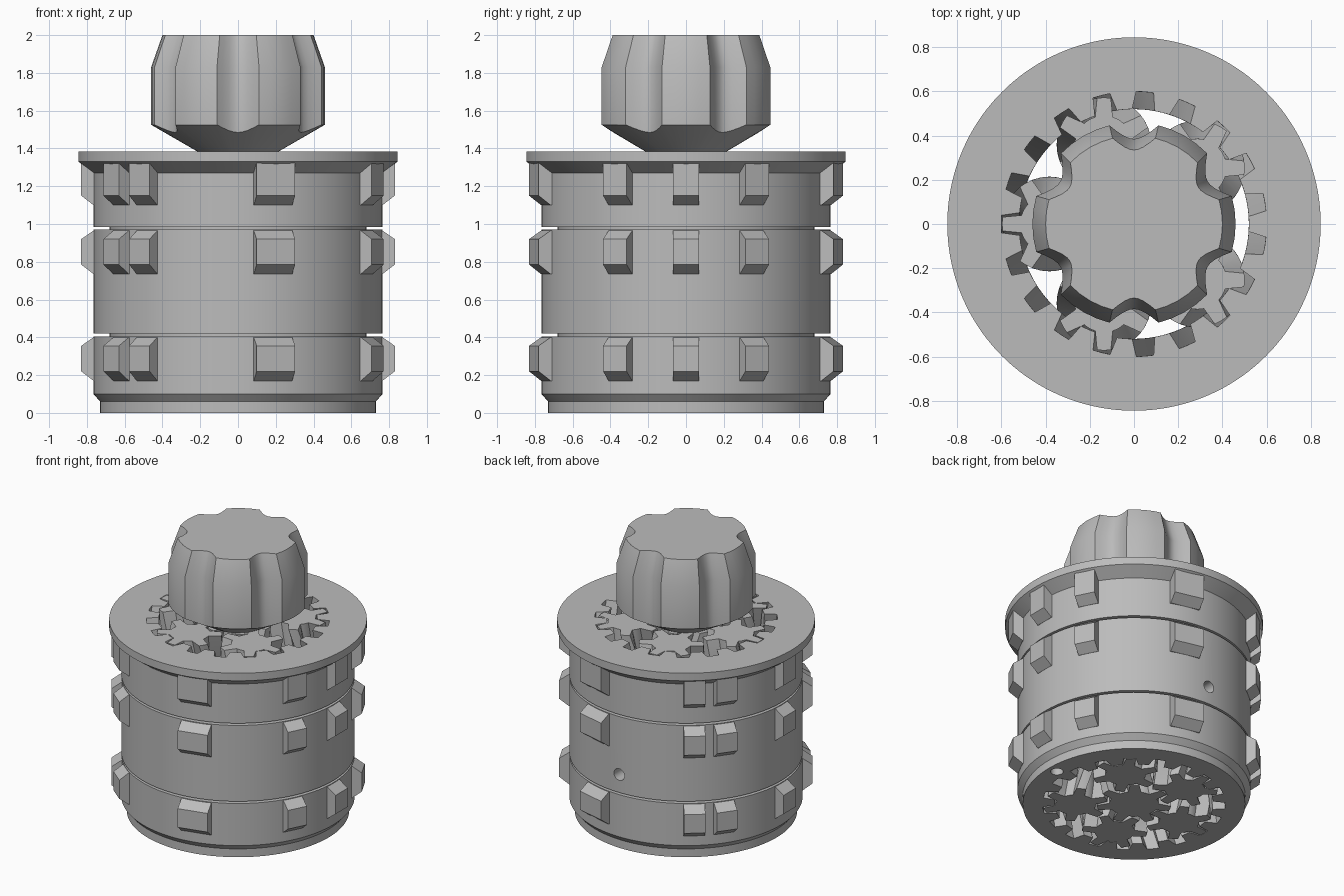
import bpy, bmesh
from math import pi, sin, cos, radians, atan2
from mathutils import Matrix, Vector

cube = bpy.data.objects.get("Cube")
if cube:
    bpy.data.objects.remove(cube, do_unlink=True)

grey = bpy.data.materials.new("plain_grey")
grey.use_nodes = True
grey.diffuse_color = (0.5, 0.5, 0.5, 1)
grey.node_tree.nodes["Principled BSDF"].inputs["Base Color"].default_value = (0.5, 0.5, 0.5, 1)

HEIGHT = 1.385
RING_TEETH, PLANET_TEETH, SUN_TEETH = 19, 6, 7
PITCH = 0.56 / RING_TEETH          # pitch radius per tooth
ORBIT = PITCH * (RING_TEETH - PLANET_TEETH)


def finish(name, bm, smooth=True):
    """Turn a bmesh into a named grey object."""
    bmesh.ops.recalc_face_normals(bm, faces=bm.faces)
    mesh = bpy.data.meshes.new(name)
    bm.to_mesh(mesh)
    bm.free()
    mesh.materials.append(grey)
    obj = bpy.data.objects.new(name, mesh)
    bpy.context.collection.objects.link(obj)
    if smooth:
        bpy.ops.object.select_all(action='DESELECT')
        obj.select_set(True)
        bpy.context.view_layer.objects.active = obj
        bpy.ops.object.shade_smooth_by_angle(angle=radians(25))
    return obj


def loft(bm, loops, closed=False):
    """Skin a stack of equal loops; cap the ends or join last to first."""
    rows = [[bm.verts.new(p) for p in loop] for loop in loops]
    n = len(rows[0])
    pairs = list(zip(rows, rows[1:]))
    if closed:
        pairs.append((rows[-1], rows[0]))
    for low, high in pairs:
        for i in range(n):
            j = (i + 1) % n
            bm.faces.new((low[i], low[j], high[j], high[i]))
    if not closed:
        bm.faces.new(rows[0][::-1])
        bm.faces.new(rows[-1])


def tooth_loop(teeth, outer, root, w_out, w_root, turn, z, centre=(0, 0)):
    """One gear outline with trapezoid teeth, eight points per tooth."""
    w_mid = (0.5 + w_root) / 2
    shape = [(-0.5, root), (-w_mid, root), (-w_root, root), (-w_out, outer),
             (0, outer), (w_out, outer), (w_root, root), (w_mid, root)]
    points = []
    for k in range(teeth):
        for f, r in shape:
            a = turn + (k + f) * 2 * pi / teeth
            points.append((centre[0] + r * cos(a), centre[1] + r * sin(a), z))
    return points


def herringbone(teeth, outer, root, w_out, w_root, phase, hand=1, centre=(0, 0)):
    """Gear outlines twisting one tooth up to mid height and back."""
    steps = 12
    loops = []
    for i in range(steps + 1):
        t = i / steps
        twist = hand * (1 - abs(2 * t - 1)) * 2 * pi / teeth
        loops.append(tooth_loop(teeth, outer, root, w_out, w_root,
                                phase + twist, HEIGHT * t, centre))
    return loops


# Sleeve: turned outside with grooves and flange, toothed inside
profile = [(0.73, 0), (0.73, 0.06), (0.765, 0.1), (0.765, 0.405), (0.68, 0.405),
           (0.68, 0.42), (0.765, 0.42), (0.765, 0.97), (0.68, 0.97), (0.68, 0.985),
           (0.765, 0.985), (0.765, 1.27), (0.845, 1.33), (0.845, HEIGHT)]
inside = herringbone(RING_TEETH, 0.60, 0.52, 0.2, 0.3, pi)
count = len(inside[0])
start = atan2(inside[0][0][1], inside[0][0][0])
outside = []
for r, z in profile:
    angles = [start + 2 * pi * i / count for i in range(count)]
    outside.append([(r * cos(a), r * sin(a), z) for a in angles])
bm = bmesh.new()
loft(bm, outside + inside[::-1], closed=True)
sleeve = finish("ring_gear_sleeve", bm, smooth=False)

# Round pin holes in the back wall and the underside
bm = bmesh.new()
for turn, place in ((Matrix.Rotation(pi / 2, 4, 'X'), (0, 0.76, 0.55)),
                    (Matrix.Identity(4), (0.66, 0, 0))):
    bmesh.ops.create_cone(bm, cap_ends=True, segments=24, radius1=0.042, radius2=0.042,
                          depth=0.2 if place[1] else 0.12,
                          matrix=Matrix.Translation(place) @ turn)
cutter = finish("hole_cutter", bm, smooth=False)
cutter.hide_render = True
cut = sleeve.modifiers.new("holes", 'BOOLEAN')
cut.operation = 'DIFFERENCE'
cut.solver = 'EXACT'
cut.object = cutter
bpy.ops.object.select_all(action='DESELECT')
sleeve.select_set(True)
bpy.context.view_layer.objects.active = sleeve
bpy.ops.object.modifier_apply(modifier=cut.name)
bpy.data.objects.remove(cutter, do_unlink=True)
bpy.ops.object.shade_smooth_by_angle(angle=radians(25))

# Raised lugs in three rows around the sleeve
low_side = [(0.70, 0), (0.765, 0), (0.83, 0.05), (0.83, 0.185), (0.765, 0.23), (0.70, 0.23)]
top_side = low_side[:3] + [(0.83, 0.225), (0.70, 0.225)]
half_width = {0: 0.07, 27: 0.07, 76: 0.105, 129: 0.07, 144: 0.07, 180: 0.07}
for row, (base, side) in enumerate(((0.17, low_side), (0.735, low_side), (1.1, top_side))):
    bm = bmesh.new()
    for angle, w in half_width.items():
        for sign in ((1,) if angle in (0, 180) else (1, -1)):
            spin = Matrix.Rotation(radians(sign * angle), 3, 'Z')
            loft(bm, [[spin @ Vector((r, y, base + z)) for r, z in side] for y in (-w, w)])
    finish(f"lug_row_{row + 1}", bm, smooth=False)

# Five planet gears meshing with the sleeve and the sun gear
step = 2 * pi / (RING_TEETH + SUN_TEETH)
for i, k in enumerate((-10, -5, 0, 5, 10)):
    swing = k * step
    a = pi + swing
    bm = bmesh.new()
    loft(bm, herringbone(PLANET_TEETH, 0.214, 0.132, 0.14, 0.29,
                         pi + swing * (1 - RING_TEETH / PLANET_TEETH),
                         centre=(ORBIT * cos(a), ORBIT * sin(a))))
    finish(f"planet_gear_{i + 1}", bm)

# Sun gear in the middle, twisted the other way
bm = bmesh.new()
loft(bm, herringbone(SUN_TEETH, 0.245, 0.162, 0.14, 0.29,
                     pi + pi / SUN_TEETH, hand=-1))
finish("sun_gear", bm)

# Fluted knob: six round lobes with hollow flutes, coned under and tapered on top
outline = []
for lobe in range(6):
    for d in (-16, -8, 0, 8, 16, 19, 23, 27, 30, 33, 37, 41):
        r = 0.46 if d <= 16 else 0.385 + 0.075 * ((d - 30) / 14) ** 2
        outline.append((r, radians(60 * lobe + d)))


def ring(radius, height):
    return [(radius(r) * cos(a), radius(r) * sin(a), height(r)) for r, a in outline]


bm = bmesh.new()
loft(bm, [ring(lambda r: 0.2, lambda r: HEIGHT - 0.01),
          ring(lambda r: r, lambda r: HEIGHT + 0.54 * (r - 0.2)),
          ring(lambda r: r, lambda r: 1.83),
          ring(lambda r: 0.87 * r, lambda r: 2.0)])
finish("fluted_knob", bm)
